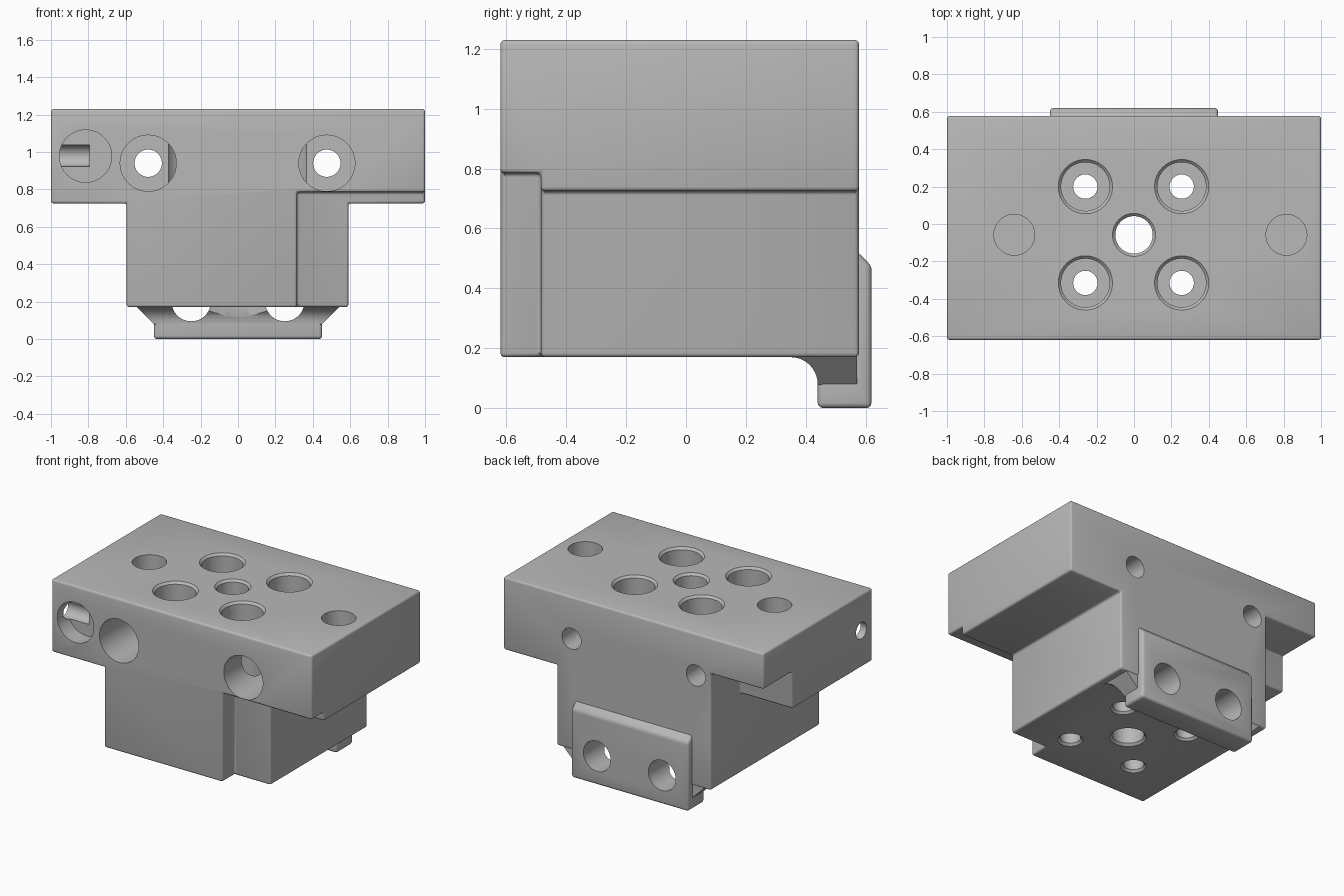
import bpy, bmesh, math
from mathutils import Vector

old = bpy.data.objects.get("Cube")
if old:
    bpy.data.objects.remove(old, do_unlink=True)

steel = bpy.data.materials.new("plain_grey_steel")
steel.use_nodes = True
GREY = (0.48, 0.48, 0.48, 1)
steel.diffuse_color = GREY
steel.node_tree.nodes["Principled BSDF"].inputs["Base Color"].default_value = GREY


def finish(name, bm):
    bmesh.ops.recalc_face_normals(bm, faces=bm.faces)
    mesh = bpy.data.meshes.new(name)
    bm.to_mesh(mesh)
    bm.free()
    mesh.materials.append(steel)
    ob = bpy.data.objects.new(name, mesh)
    bpy.context.collection.objects.link(ob)
    return ob


def prism(name, outline, axis, start, end):
    """Extrude a (y, z) outline along x, or an (x, z) outline along y."""
    bm = bmesh.new()
    place = (lambda p: (start, *p)) if axis == "x" else (lambda p: (p[0], start, p[1]))
    face = bm.faces.new([bm.verts.new(place(p)) for p in outline])
    new = bmesh.ops.extrude_face_region(bm, geom=[face])["geom"]
    step = Vector((end - start, 0, 0) if axis == "x" else (0, end - start, 0))
    bmesh.ops.translate(bm, vec=step, verts=[v for v in new if isinstance(v, bmesh.types.BMVert)])
    return finish(name, bm)


def box(name, x, y, z):
    return prism(name, [(y[0], z[0]), (y[1], z[0]), (y[1], z[1]), (y[0], z[1])], "x", *x)


def drill(name, entry, direction, profile, sides=64):
    """Stepped round cutter; profile is (radius, depth) from the entry point."""
    bm = bmesh.new()
    turn = Vector(direction).to_track_quat("Z", "Y")
    rings = []
    for r, d in profile:
        angles = [2 * math.pi * i / sides for i in range(sides)]
        rings.append([bm.verts.new(Vector(entry) + turn @ Vector((r * math.cos(a), r * math.sin(a), d)))
                      for a in angles])
    for lower, upper in zip(rings, rings[1:]):
        for i in range(sides):
            j = (i + 1) % sides
            bm.faces.new((lower[i], lower[j], upper[j], upper[i]))
    bm.faces.new(rings[0])
    bm.faces.new(rings[-1])
    return finish(name, bm)


def apply(ob, mod):
    bpy.ops.object.select_all(action="DESELECT")
    bpy.context.view_layer.objects.active = ob
    ob.select_set(True)
    bpy.ops.object.modifier_apply(modifier=mod.name)


def combine(ob, other, operation):
    mod = ob.modifiers.new("combine", "BOOLEAN")
    mod.operation, mod.solver, mod.object = operation, "EXACT", other
    apply(ob, mod)
    bpy.data.objects.remove(other, do_unlink=True)


def soften(ob, width):
    mod = ob.modifiers.new("soften", "BEVEL")
    mod.width, mod.segments = width, 3
    mod.limit_method, mod.angle_limit = "ANGLE", math.radians(40)
    apply(ob, mod)


FRONT, BACK, TOP, BASE = -0.62, 0.578, 1.23, 0.17

# T-shaped body with its two corner notches
body = prism("machined_block", [(-0.595, BASE), (0.59, BASE), (0.59, 0.725), (1, 0.725),
                                (1, TOP), (-1, TOP), (-1, 0.725), (-0.595, 0.725)], "y", FRONT, BACK)
combine(body, box("front_notch", (0.315, 1.2), (-0.8, -0.485), (0, 0.785)), "DIFFERENCE")
combine(body, box("rear_notch", (-1.2, -0.595), (0.26, 0.8), (0.5, 0.98)), "DIFFERENCE")
soften(body, 0.014)

# Rear clamping foot
foot = prism("rear_foot", [(0.44, 0), (0.62, 0), (0.62, 0.475), (0.57, 0.525),
                           (0.5, 0.525), (0.5, 0.25), (0.44, 0.25)], "x", -0.45, 0.45)
soften(foot, 0.018)

# Flared root blending the foot into the underside
arc = [(0.35 + 0.09 * math.sin(a), 0.08 + 0.09 * math.cos(a))
       for a in (math.pi / 2 * i / 10 for i in range(11))]
root = prism("foot_root", arc + [(0.45, 0.075), (0.572, 0.075), (0.572, 0.2), (0.35, 0.2)], "x", -0.7, 0.7)
flare = prism("flare", [(-0.44, 0.07), (0.44, 0.07), (0.57, 0.2), (-0.57, 0.2)], "y", 0.2, 0.7)
combine(root, flare, "INTERSECT")
scoop = drill("scoop", (0, -0.058, -0.2), (0, 0, 1), [(0.49, 0), (0.49, 0.6)], 128)
combine(root, scoop, "DIFFERENCE")
combine(body, foot, "UNION")
combine(body, root, "UNION")

# Counterbored vertical bolt holes around the centre bore
down, inward = (0, 0, -1), (0, 1, 0)
bolt = [(0.165, -0.02), (0.13, 0.015), (0.13, 0.55), (0.065, 0.55), (0.065, 1.045), (0.1, 1.08)]
bore = [(0.135, -0.02), (0.1, 0.015), (0.1, 1.045), (0.135, 1.08)]
cutters = [drill("centre_bore", (0, -0.058, TOP), down, bore)]
for x in (-0.26, 0.255):
    for y in (-0.315, 0.2):
        cutters.append(drill("bolt_hole", (x, y, TOP), down, bolt))

# Blind dowel holes in the top
for x in (-0.64, 0.815):
    cutters.append(drill("dowel_hole", (x, -0.058, TOP), down, [(0.109, -0.02), (0.109, 0.2)]))

# Counterbored front holes passing through to the back
for x in (-0.48, 0.475):
    cutters.append(drill("front_hole", (x, FRONT, 0.94), inward,
                         [(0.15, -0.02), (0.15, 0.37), (0.073, 0.37), (0.073, 1.25)]))

# Front pocket met by a side cross hole
cutters.append(drill("front_pocket", (-0.815, FRONT, 0.978), inward, [(0.14, -0.02), (0.14, 0.122)]))
cutters.append(drill("side_hole", (-1, -0.496, 0.98), (1, 0, 0), [(0.058, -0.02), (0.058, 0.205)]))

# Blind holes in the foot
for x in (-0.25, 0.25):
    cutters.append(drill("foot_hole", (x, 0.62, 0.2), (0, -1, 0), [(0.105, -0.02), (0.105, 0.3)]))

for cutter in cutters:
    combine(body, cutter, "DIFFERENCE")

bpy.context.view_layer.objects.active = body
body.select_set(True)
bpy.ops.object.shade_smooth_by_angle(angle=math.radians(32))
